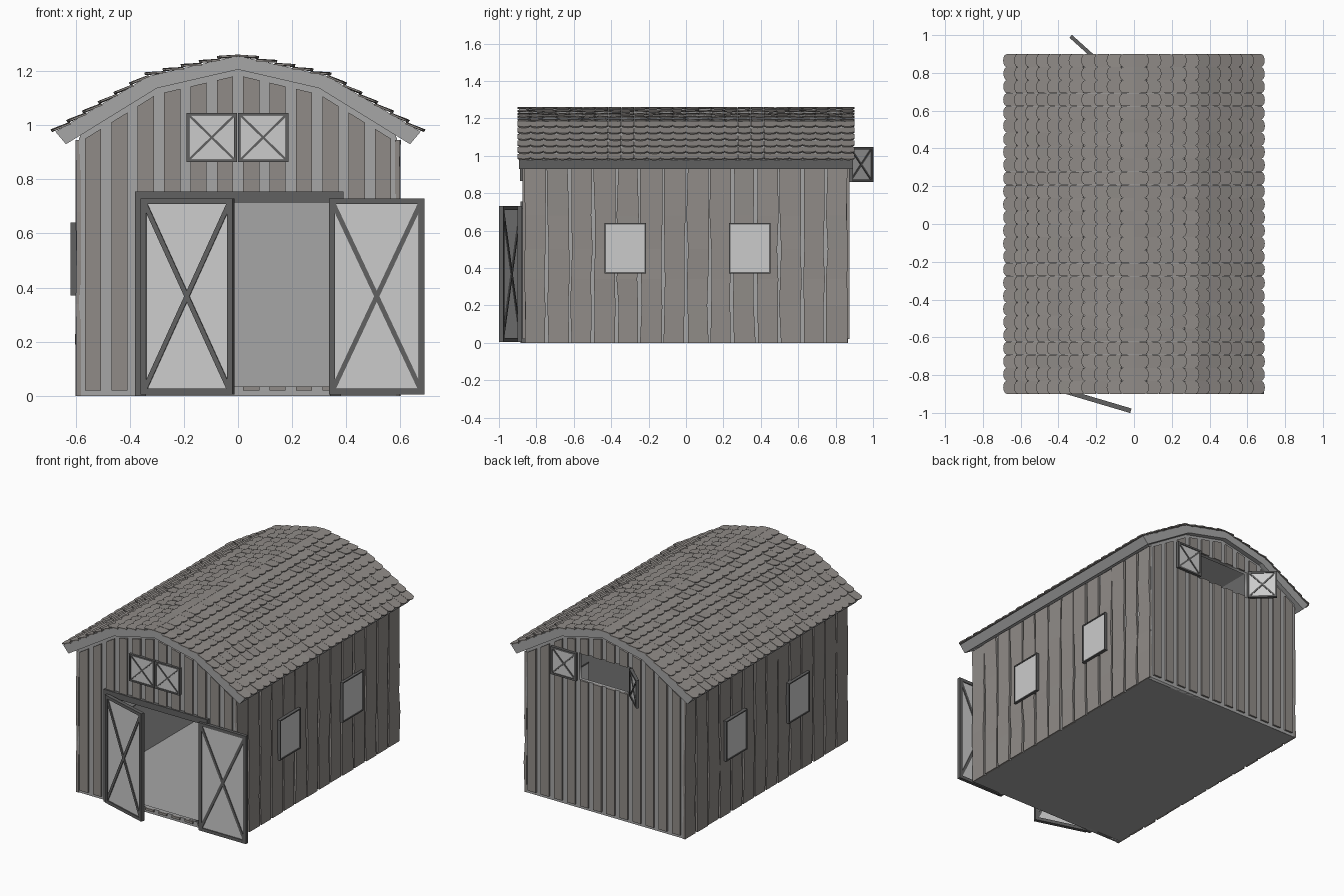
import bpy, bmesh, math, random
from mathutils import Vector, Matrix

if "Cube" in bpy.data.objects:
    bpy.data.objects.remove(bpy.data.objects["Cube"])
random.seed(4)


def material(name, r, g, b):
    m = bpy.data.materials.new(name)
    m.diffuse_color = (r, g, b, 1)
    m.use_nodes = True
    m.node_tree.nodes["Principled BSDF"].inputs["Base Color"].default_value = m.diffuse_color
    return m


GREY = material("grey_wood", .38, .38, .38)
BROWN = material("weathered_board", .28, .26, .245)
DARK = material("dark_trim", .12, .12, .12)
LIGHT = material("light_panel", .78, .78, .78)


def prism(bm, a, b, m=0):
    """Solid between two matching outlines."""
    va, vb = [bm.verts.new(p) for p in a], [bm.verts.new(p) for p in b]
    n = len(va)
    faces = [bm.faces.new(va[::-1]), bm.faces.new(vb)]
    faces += [bm.faces.new((va[i], va[(i + 1) % n], vb[(i + 1) % n], vb[i])) for i in range(n)]
    for f in faces:
        f.material_index = m


def box(bm, x, y, z, m=0, mat=Matrix()):
    rect = [(x[0], y[0]), (x[1], y[0]), (x[1], y[1]), (x[0], y[1])]
    prism(bm, [mat @ Vector((*p, z[0])) for p in rect], [mat @ Vector((*p, z[1])) for p in rect], m)


def finish(name, bm, *mats):
    bmesh.ops.recalc_face_normals(bm, faces=bm.faces)
    me = bpy.data.meshes.new(name)
    bm.to_mesh(me)
    bm.free()
    for m in mats:
        me.materials.append(m)
    ob = bpy.data.objects.new(name, me)
    bpy.context.collection.objects.link(ob)
    return ob


# Gable walls: filled outlines with openings
def gable(name, y, hole):
    cu = bpy.data.curves.new(name, 'CURVE')
    cu.dimensions, cu.fill_mode, cu.extrude = '2D', 'BOTH', .012
    outer = [(-.585, 0), (.585, 0), (.585, .97), (.3, 1.15), (0, 1.22), (-.3, 1.15), (-.585, .97)]
    x0, x1, z0, z1 = hole
    for pts in (outer, [(x0, z0), (x0, z1), (x1, z1), (x1, z0)]):
        sp = cu.splines.new('POLY')
        sp.points.add(len(pts) - 1)
        for p, q in zip(sp.points, pts):
            p.co = (*q, 0, 1)
        sp.use_cyclic_u = True
    cu.materials.append(GREY)
    ob = bpy.data.objects.new(name, cu)
    ob.location.y, ob.rotation_euler.x = y, math.pi / 2
    bpy.context.collection.objects.link(ob)
    bpy.ops.object.select_all(action='DESELECT')
    ob.select_set(True)
    bpy.context.view_layer.objects.active = ob
    bpy.ops.object.convert(target='MESH')


gable("front_wall", -.85, (-.34, .34, .035, .715))
gable("back_wall", .85, (-.2, .19, .865, 1.045))


# Raised boards on the gables
def top(x):
    x = abs(x)
    return 1.185 - .235 * x if x < .3 else 1.115 - .62 * (x - .3)


for name, s in (("front_boards", -1), ("back_boards", 1)):
    bm = bmesh.new()
    for k in range(12):
        c = -.536 + .0975 * k
        spans = [(.02, None)]
        if s < 0 and abs(c) < .38:
            spans = [(.02, .035), (.735, None)]
        elif s > 0 and abs(c) < .2:
            spans = [(.02, .865), (1.045, None)]
        for lo, hi in spans:
            a, b = c - .03, c + .03
            q = [(a, lo), (b, lo), (b, hi or top(b)), (a, hi or top(a))]
            prism(bm, [(x, s * .855, z) for x, z in q], [(x, s * .874, z) for x, z in q])
    finish(name, bm, BROWN)

# Side walls with uneven boards, and windows
for side, s in (("left", -1), ("right", 1)):
    bm = bmesh.new()
    box(bm, sorted((s * .565, s * .587)), (-.86, .86), (0, .955))
    finish(side + "_wall", bm, GREY)

    bm = bmesh.new()
    zs = [0, .2, .34, .5, .68, .945]
    for k in range(14):
        c = -.87 + 1.74 * (k + .5) / 14
        rings = []
        for z in zs:
            a, b = (c + d * (.0615 - random.uniform(0, .012)) for d in (-1, 1))
            x = .596 + random.uniform(0, .006)
            rings.append([bm.verts.new((s * px, py, z)) for px, py in
                          ((.58, a), (x, a), (x, b), (.58, b))])
        bm.faces.new(rings[0])
        bm.faces.new(rings[-1])
        for r, t in zip(rings, rings[1:]):
            for i in range(4):
                j = (i + 1) % 4
                bm.faces.new((r[i], r[j], t[j], t[i]))
    finish(side + "_boards", bm, BROWN)

    for tag, y0 in (("front", -.435), ("back", .23)):
        bm = bmesh.new()
        y1, t = y0 + .222, .008
        fx = sorted((s * .56, s * .619))
        box(bm, sorted((s * .56, s * .614)), (y0 + t, y1 - t), (.37 + t, .64 - t), 1)
        for y in (y0, y1 - t):
            box(bm, fx, (y, y + t), (.37, .64))
        for z in (.37, .64 - t):
            box(bm, fx, (y0 + t, y1 - t), (z, z + t))
        finish(f"{side}_{tag}_window", bm, DARK, LIGHT)

# Floor
bm = bmesh.new()
box(bm, (-.585, .585), (-.86, .86), (0, .02))
finish("floor", bm, GREY)

# Roof deck
half_out = [(.675, .976), (.33, 1.182), (0, 1.257)]
half_in = [(0, 1.206), (.3, 1.137), (.636, .93)]
out = half_out + [(-x, z) for x, z in half_out[-2::-1]]
inn = [(-x, z) for x, z in half_in[::-1]] + half_in[1:]
bm = bmesh.new()
for i in range(4):
    q = [out[i], out[i + 1], inn[::-1][i + 1], inn[::-1][i]]
    prism(bm, [(x, -.893, z) for x, z in q], [(x, .893, z) for x, z in q])
bmesh.ops.remove_doubles(bm, verts=bm.verts, dist=.0001)
shared = [f for f in bm.faces if all(not e.is_manifold for e in f.edges) and abs(f.normal.y) < .5]
bmesh.ops.delete(bm, geom=shared, context='FACES_ONLY')
finish("roof_deck", bm, GREY)

# Scalloped shingles, overlapping in rows down each slope
bm = bmesh.new()
count, pitch = 26, 1.8 / 26
for s in (-1, 1):
    for (x0, z0), (x1, z1), rows in (((.33, 1.182), (.678, .974), 6), ((0, 1.257), (.335, 1.181), 5)):
        a, b = Vector((s * x0, 0, z0)), Vector((s * x1, 0, z1))
        d = (b - a).normalized()
        n = Vector((-d.z * s, 0, d.x * s))
        row = (b - a).length / rows
        for r in range(rows):
            for k in range(count):
                w = pitch * .495
                yc = -.9 + pitch * (k + .5)
                lift = .009 + random.uniform(0, .003)
                tilt = random.uniform(-.0015, .0015)
                shape = [(0, -w), (row - .012, -w)]
                shape += [(row - .012 + .02 * math.sin(math.pi * i / 6), -w * math.cos(math.pi * i / 6))
                          for i in range(1, 6)]
                shape += [(row - .012, w), (0, w)]
                base = a + d * (row * r)
                low = [base + d * u + Vector((0, yc + v, 0)) + n * (lift * u / row - .004 + tilt * v / w)
                       for u, v in shape]
                prism(bm, low, [p + n * .007 for p in low])
finish("roof_shingles", bm, BROWN)

# Door surround
bm = bmesh.new()
box(bm, (-.38, .39), (-.884, -.845), (.715, .755))
for x in (-.38, .34):
    box(bm, (x, x + .04), (-.884, -.845), (0, .715))
finish("door_surround", bm, DARK)


# Cross-braced door leaves, hinged at local x = 0
def leaf(name, w, h, t, fw, hinge, degrees):
    bm = bmesh.new()
    ty, py = (-t / 2, t / 2), (-t * .2, t * .2)
    box(bm, (fw / 2, w - fw / 2), py, (fw / 2, h - fw / 2), 1)
    for x in (0, w - fw):
        box(bm, (x, x + fw), ty, (0, h))
    for z in (0, h - fw):
        box(bm, (fw, w - fw), ty, (z, z + fw))
    length, ang = math.hypot(w - fw, h - fw) / 2, math.atan2(h - fw, w - fw)
    for sg in (-1, 1):
        m = Matrix.Translation((w / 2, 0, h / 2)) @ Matrix.Rotation(sg * ang, 4, 'Y')
        box(bm, (-length, length), (-t * .42, t * .42), (-fw * .42, fw * .42), 0, m)
    ob = finish(name, bm, DARK, LIGHT)
    ob.location, ob.rotation_euler.z = hinge, math.radians(degrees)


leaf("left_door", .355, .725, .025, .021, (-.357, -.888, .005), -16.5)
leaf("right_door", .352, .725, .022, .021, (.337, -.889, .005), 0)
leaf("front_hatch_left", .186, .182, .02, .01, (-.19, -.878, .864), 0)
leaf("front_hatch_right", .186, .182, .02, .01, (0, -.878, .864), 0)
leaf("back_hatch_left", .182, .186, .02, .012, (-.2, .872, .86), 138)
leaf("back_hatch_right", .19, .186, .02, .012, (.195, .882, .86), 0)
